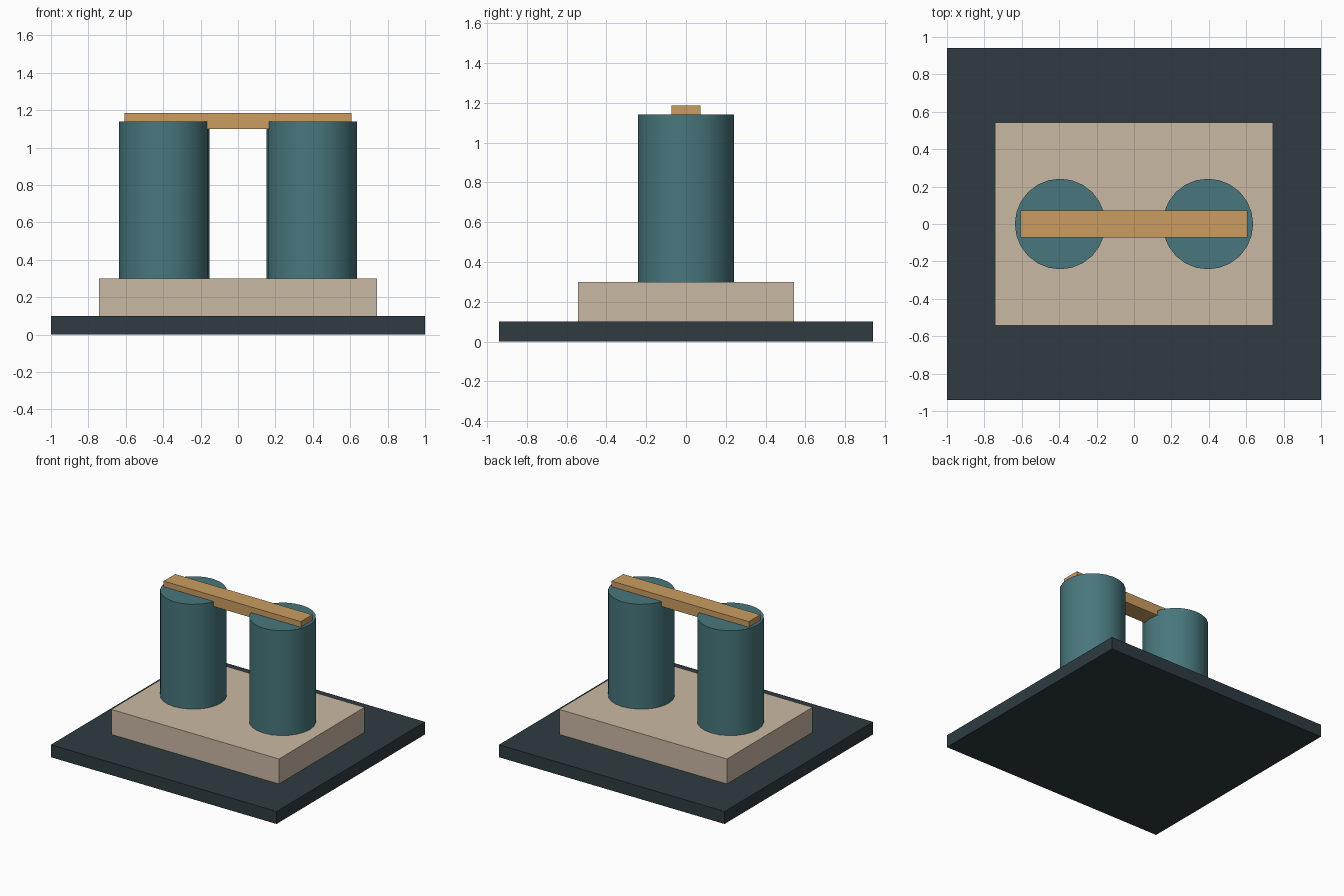
import bpy
import math

default = bpy.data.objects.get("Cube")
if default:
    bpy.data.objects.remove(default, do_unlink=True)


def make_material(name, hex_code):
    """Flat material from an sRGB hex code, stored as linear values."""
    channels = [int(hex_code[i:i + 2], 16) / 255 for i in (0, 2, 4)]
    colour = [c / 12.92 if c <= 0.04045 else ((c + 0.055) / 1.055) ** 2.4
              for c in channels] + [1.0]
    mat = bpy.data.materials.new(name)
    mat.use_nodes = True
    mat.diffuse_color = colour
    mat.node_tree.nodes["Principled BSDF"].inputs["Base Color"].default_value = colour
    return mat


def finish(name, mat):
    obj = bpy.context.object
    obj.name = name
    obj.data.materials.append(mat)
    return obj


def box(name, mat, width, depth, bottom, top):
    bpy.ops.mesh.primitive_cube_add(size=1, location=(0, 0, (bottom + top) / 2))
    obj = finish(name, mat)
    obj.scale = (width, depth, top - bottom)
    bpy.ops.object.transform_apply(location=False, rotation=False, scale=True)
    return obj


def column(name, mat, x, radius, bottom, top):
    bpy.ops.mesh.primitive_cylinder_add(
        vertices=24, radius=radius, depth=top - bottom,
        location=(x, 0, (bottom + top) / 2))
    obj = finish(name, mat)
    bpy.ops.object.shade_smooth_by_angle(angle=math.radians(30))
    return obj


slate = make_material("dark slate", "2E3B41")
stone = make_material("beige stone", "CAB9A4")
teal = make_material("muted teal", "48777D")
ochre = make_material("ochre wood", "CB9D60")

# Ground slab and raised plinth
box("ground_slab", slate, 2.0, 1.88, 0.0, 0.1)
box("plinth", stone, 1.485, 1.085, 0.1, 0.3)

# Twin columns
for side, sign in (("left", 1), ("right", -1)):
    column(side + "_column", teal, sign * 0.395, 0.242, 0.3, 1.14)

# Beam let into the column tops
box("bridging_beam", ochre, 1.215, 0.146, 1.1, 1.185)
